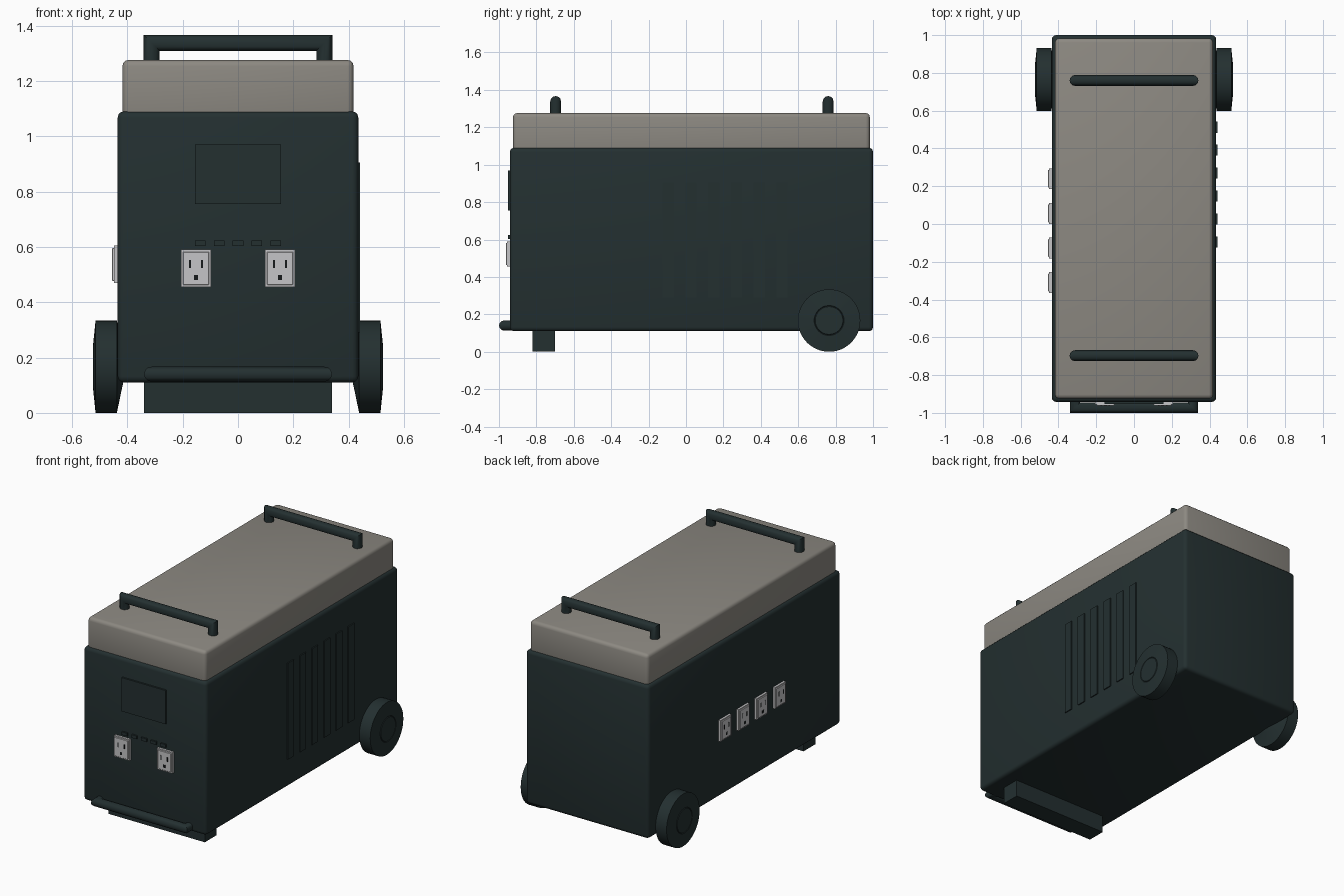
import bpy, bmesh, math
from mathutils import Vector, Matrix

if "Cube" in bpy.data.objects:
    bpy.data.objects.remove(bpy.data.objects["Cube"])


def material(name, rgb):
    m = bpy.data.materials.new(name)
    m.diffuse_color = (*rgb, 1)
    m.use_nodes = True
    m.node_tree.nodes["Principled BSDF"].inputs["Base Color"].default_value = m.diffuse_color
    return m


DARK = material("dark green grey", (0.017, 0.029, 0.030))
LID = material("warm grey", (0.265, 0.25, 0.222))
WHITE = material("outlet white", (0.56, 0.56, 0.57))
BLACK = material("slot black", (0.008, 0.010, 0.011))


def make(name, bm, mat, smooth=True):
    bmesh.ops.recalc_face_normals(bm, faces=bm.faces)
    me = bpy.data.meshes.new(name)
    bm.to_mesh(me)
    bm.free()
    ob = bpy.data.objects.new(name, me)
    bpy.context.collection.objects.link(ob)
    me.materials.append(mat)
    if smooth:
        bpy.ops.object.select_all(action='DESELECT')
        ob.select_set(True)
        bpy.context.view_layer.objects.active = ob
        bpy.ops.object.shade_smooth_by_angle(angle=math.radians(35))
    return ob


def box(name, lo, hi, mat, bevel=0, segments=3):
    lo, hi = Vector(lo), Vector(hi)
    bm = bmesh.new()
    bmesh.ops.create_cube(bm, size=1, matrix=Matrix.Translation((lo + hi) / 2)
                          @ Matrix.Diagonal((*(hi - lo), 1)))
    if bevel:
        bmesh.ops.bevel(bm, geom=bm.edges[:], offset=bevel, segments=segments,
                        profile=0.5, affect='EDGES')
    return make(name, bm, mat, bevel > 0)


def handle(name, path, side, radius, mat, sides=12):
    """Round bar along a flat path, with mitred corners."""
    path, side = [Vector(p) for p in path], Vector(side)
    bm, rings = bmesh.new(), []
    for i, p in enumerate(path):
        a = (p - path[i - 1]).normalized() if i else None
        b = (path[i + 1] - p).normalized() if i < len(path) - 1 else None
        a, b = a or b, b or a
        out = side.cross(a) + side.cross(b)
        out *= 2 / out.length_squared
        rings.append([bm.verts.new(p + radius * (math.cos(t) * out + math.sin(t) * side))
                      for t in (2 * math.pi * k / sides for k in range(sides))])
    for r, s in zip(rings, rings[1:]):
        for k in range(sides):
            j = (k + 1) % sides
            bm.faces.new((r[k], r[j], s[j], s[k]))
    bm.faces.new(rings[0])
    bm.faces.new(rings[-1])
    return make(name, bm, mat)


def wheel(name, sign):
    """Lathed wheel: (distance along axle, radius) profile."""
    profile = [(0.415, 0.06), (0.42, 0.08), (0.438, 0.167), (0.515, 0.167),
               (0.524, 0.080), (0.521, 0.077), (0.525, 0.074)]
    n, bm, rings = 48, bmesh.new(), []
    for x, r in profile:
        rings.append([bm.verts.new((sign * x, 0.765 + r * math.cos(2 * math.pi * k / n),
                                    0.167 + r * math.sin(2 * math.pi * k / n)))
                      for k in range(n)])
    for r, s in zip(rings, rings[1:]):
        for k in range(n):
            j = (k + 1) % n
            bm.faces.new((r[k], r[j], s[j], s[k]))
    bm.faces.new(rings[0])
    bm.faces.new(rings[-1])
    make(name, bm, DARK)


def outlet(name, matrix):
    """Power socket, built facing -y around its own centre."""
    parts = [box(name + "_plate", (-0.055, -0.014, -0.0675), (0.055, 0.01, 0.0675), WHITE),
             box(name + "_face", (-0.047, -0.020, -0.060), (0.047, -0.012, 0.060), WHITE, 0.002, 1),
             box(name + "_ground", (-0.008, -0.021, -0.042), (0.008, -0.017, -0.024), BLACK)]
    for s in (-1, 1):
        parts.append(box(name + "_slot", (s * 0.022 - 0.004, -0.021, 0.002),
                         (s * 0.022 + 0.004, -0.017, 0.031), BLACK))
    for p in parts:
        p.data.transform(matrix)


# Main case and lid
box("case", (-0.435, -0.942, 0.11), (0.435, 1.0, 1.09), DARK, 0.022)
box("lid", (-0.418, -0.925, 1.05), (0.418, 0.983, 1.276), LID, 0.022)

# Carry handles on the lid
for label, y in (("front", -0.697), ("back", 0.76)):
    handle(label + "_lid_handle", [(-0.312, y, 1.26), (-0.312, y, 1.338),
                                   (0.312, y, 1.338), (0.312, y, 1.26)], (0, 1, 0), 0.029, DARK)

# Low pull bar, support foot and wheels
handle("pull_bar", [(-0.313, -0.92, 0.14), (-0.313, -0.973, 0.14),
                    (0.313, -0.973, 0.14), (0.313, -0.92, 0.14)], (0, 0, 1), 0.027, DARK)
box("front_foot", (-0.34, -0.82, 0), (0.34, -0.70, 0.13), DARK)
wheel("right_wheel", 1)
wheel("left_wheel", -1)

# Front panel: display, buttons and sockets
box("display", (-0.155, -0.953, 0.755), (0.155, -0.93, 0.97), DARK)
for i in range(5):
    x = (i - 2) * 0.068
    box("button", (x - 0.019, -0.952, 0.604), (x + 0.019, -0.93, 0.624), DARK)
for x in (-0.152, 0.152):
    outlet("front_outlet", Matrix.Translation((x, -0.942, 0.5225)))

# Left side sockets
for i in range(4):
    outlet("side_outlet", Matrix.Translation((-0.435, -0.31 + i * 0.183, 0.537))
           @ Matrix.Rotation(-math.pi / 2, 4, 'Z'))

# Right side vent bars
for i in range(6):
    y = -0.095 + i * 0.1216
    box("vent_bar", (0.42, y - 0.03, 0.29), (0.442, y + 0.03, 0.905), DARK)
